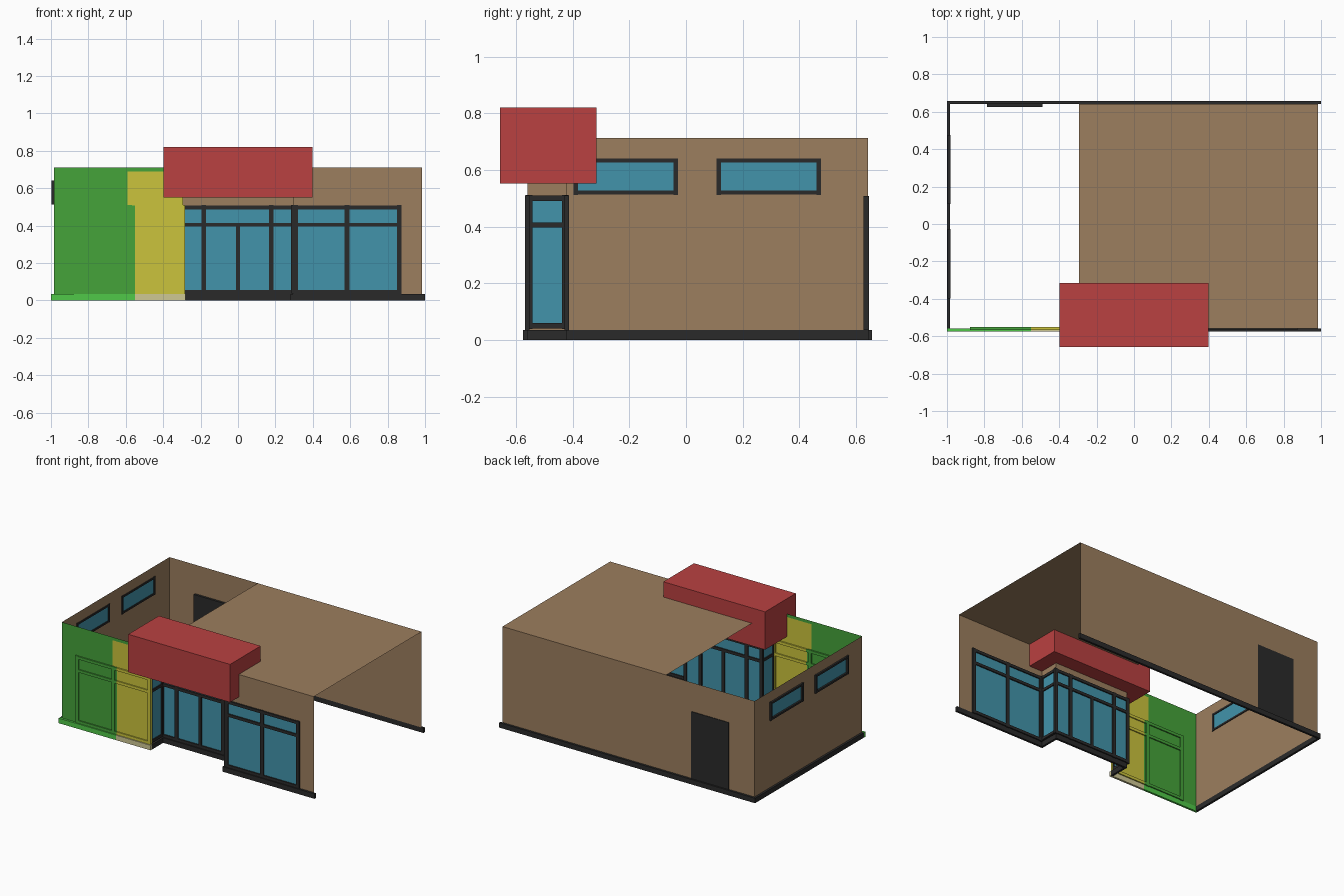
import bpy, bmesh

if "Cube" in bpy.data.objects:
    bpy.data.objects.remove(bpy.data.objects["Cube"])

# ---------- colours ----------
def mat(name, hexcol):
    m = bpy.data.materials.new(name)
    srgb = [int(hexcol[i:i + 2], 16) / 255 for i in (0, 2, 4)]
    m.diffuse_color = [((c + 0.055) / 1.055) ** 2.4 if c > 0.04 else c / 12.92 for c in srgb] + [1]
    m.use_nodes = True
    m.node_tree.nodes["Principled BSDF"].inputs["Base Color"].default_value = m.diffuse_color
    return m

BROWN = mat("brown_wall", "9C7E5E")
DARK = mat("dark_frame", "2A2A2A")
GLASS = mat("blue_glass", "4294AB")
RED = mat("red_sign", "BA4141")
GREEN = mat("green_paint", "45A33A")
YELLOW = mat("yellow_paint", "CBC43C")
LIME = mat("light_green_base", "50C848")
CREAM = mat("cream_base", "CFC894")

# ---------- helpers ----------
def finish(name, bm, m):
    me = bpy.data.meshes.new(name)
    bm.to_mesh(me)
    bm.free()
    me.materials.append(m)
    ob = bpy.data.objects.new(name, me)
    bpy.context.collection.objects.link(ob)
    return ob

def point(axis, c, u, z):
    """axis 'x': panel runs along x at y=c; axis 'y': panel runs along y at x=c."""
    return (u, c, z) if axis == 'x' else (c, u, z)

def sheets(name, axis, c, rects, m):
    """Thin upright wall or glass pieces, rects = (u0, u1, z0, z1)."""
    bm = bmesh.new()
    for u0, u1, z0, z1 in rects:
        bm.faces.new([bm.verts.new(point(axis, c, u, z))
                      for u, z in ((u0, z0), (u1, z0), (u1, z1), (u0, z1))])
    return finish(name, bm, m)

def slabs(name, axis, c0, c1, rects, m):
    """Boxes between depths c0 and c1."""
    bm = bmesh.new()
    for u0, u1, z0, z1 in rects:
        vs = bmesh.ops.create_cube(bm, size=1)['verts']
        for v in vs:
            v.co = point(axis, c1 if v.co.y > 0 else c0,
                         u1 if v.co.x > 0 else u0, z1 if v.co.z > 0 else z0)
    bmesh.ops.recalc_face_normals(bm, faces=bm.faces)
    return finish(name, bm, m)

def bars(us, zs, w=0.0125):
    """Grid of frame bars centred on the given lines."""
    u0, u1, z0, z1 = us[0] - w, us[-1] + w, zs[0] - w, zs[-1] + w
    return ([(u - w, u + w, z0, z1) for u in us] +
            [(u0, u1, z - w * 0.8, z + w * 0.8) for z in zs])

def window(name, axis, c, us, zs, extra=(), w=0.0125):
    slabs(name + "_frame", axis, c - 0.008, c + 0.008, bars(us, zs, w) + list(extra), DARK)
    sheets(name + "_glass", axis, c, [(us[0], us[-1], zs[0], zs[-1])], GLASS)

# ---------- main sizes ----------
X, FRONT, BACK, REC, TOP, BASE = 0.985, -0.56, 0.642, -0.42, 0.712, 0.035
RX, HEAD, WX = 0.295, 0.508, 0.875          # recess half width, window top, window outer edge
ZS = [0.045, 0.405, 0.497]

# ---------- walls and roof ----------
sheets("back_wall", 'x', BACK, [(-X, X, BASE, TOP)], BROWN)
side_windows = [(-0.395, -0.03), (0.11, 0.475)]
sheets("left_wall", 'y', -X, [(FRONT, BACK, BASE, 0.515), (FRONT, BACK, 0.637, TOP),
       (FRONT, -0.395, 0.515, 0.637), (-0.03, 0.11, 0.515, 0.637),
       (0.475, BACK, 0.515, 0.637)], BROWN)
sheets("right_front_wall", 'x', FRONT, [(WX, X, BASE, TOP), (RX, WX, HEAD, TOP)], BROWN)
sheets("recess_wall", 'x', REC, [(-RX, RX, HEAD, TOP)], BROWN)
for side, sx in (("left", -RX), ("right", RX)):
    sheets(side + "_return_wall", 'y', sx, [(FRONT, REC, HEAD, TOP)], BROWN)
bm = bmesh.new()
bm.faces.new([bm.verts.new((x, y, TOP)) for x, y in
              ((-RX, REC), (RX, REC), (RX, FRONT), (X, FRONT), (X, BACK), (-RX, BACK))])
finish("roof", bm, BROWN)

# ---------- painted front left wall ----------
sheets("green_wall", 'x', FRONT, [(-X, -WX, BASE, TOP), (-WX, -0.59, HEAD, TOP),
       (-0.59, -RX, 0.69, TOP)], GREEN)
sheets("yellow_wall", 'x', FRONT, [(-0.59, -RX, HEAD, 0.69)], YELLOW)
SPLIT = -0.552
left_bars = bars([-0.863, -0.58, -0.297], ZS)
for name, lo, hi, m in (("green", -1, SPLIT, GREEN), ("yellow", SPLIT, 0, YELLOW)):
    clipped = [(max(a, lo), min(b, hi), c, d) for a, b, c, d in left_bars
               if min(b, hi) > max(a, lo)]
    slabs(name + "_window_frame", 'x', FRONT - 0.008, FRONT + 0.008, clipped, m)
    sheets(name + "_window_panes", 'x', FRONT, [(max(-0.863, lo), min(-0.297, hi), BASE, 0.5)], m)

# ---------- shop front glazing ----------
window("right_window", 'x', FRONT, [0.307, 0.583, 0.862], ZS)
window("entrance", 'x', REC, [-0.297, -0.183, 0.178, 0.297], ZS,
       extra=[(-0.011, 0.011, BASE, 0.405)])
for side, sx in (("left", -RX), ("right", RX)):
    window(side + "_return_window", 'y', sx, [FRONT + 0.006, REC - 0.006], [0.05, 0.405, 0.5], w=0.0115)

# ---------- high side windows ----------
for i, (a, b) in enumerate(side_windows):
    slabs(f"side_window_frame_{i}", 'y', -0.998, -0.98,
          bars([a + 0.006, b - 0.006], [0.52, 0.633], 0.008), DARK)
    sheets(f"side_window_glass_{i}", 'y', -X, [(a, b, 0.515, 0.637)], GLASS)

# ---------- back door ----------
slabs("back_door", 'x', 0.626, 0.646, [(-0.785, -0.49, BASE, 0.508)], DARK)

# ---------- base strip ----------
P = 0.015
slabs("base_back", 'x', BACK, BACK + P, [(-1, 1, 0, BASE)], DARK)
slabs("base_left", 'y', -1, -X, [(FRONT, BACK, 0, BASE)], DARK)
slabs("base_right_front", 'x', FRONT - P, FRONT, [(RX - P, 1, 0, BASE)], DARK)
slabs("base_recess", 'x', REC - P, REC, [(-RX, RX, 0, BASE)], DARK)
slabs("base_left_return", 'y', -RX, -RX + P, [(FRONT, REC, 0, BASE)], DARK)
slabs("base_right_return", 'y', RX - P, RX, [(FRONT, REC, 0, BASE)], DARK)
slabs("base_green", 'x', FRONT - P, FRONT, [(-1, SPLIT, 0, BASE)], LIME)
slabs("base_cream", 'x', FRONT - P, FRONT, [(SPLIT, -RX + P, 0, BASE)], CREAM)

# ---------- sign box over the entrance ----------
slabs("sign_box", 'x', -0.657, -0.315, [(-0.398, 0.398, 0.552, 0.82)], RED)
